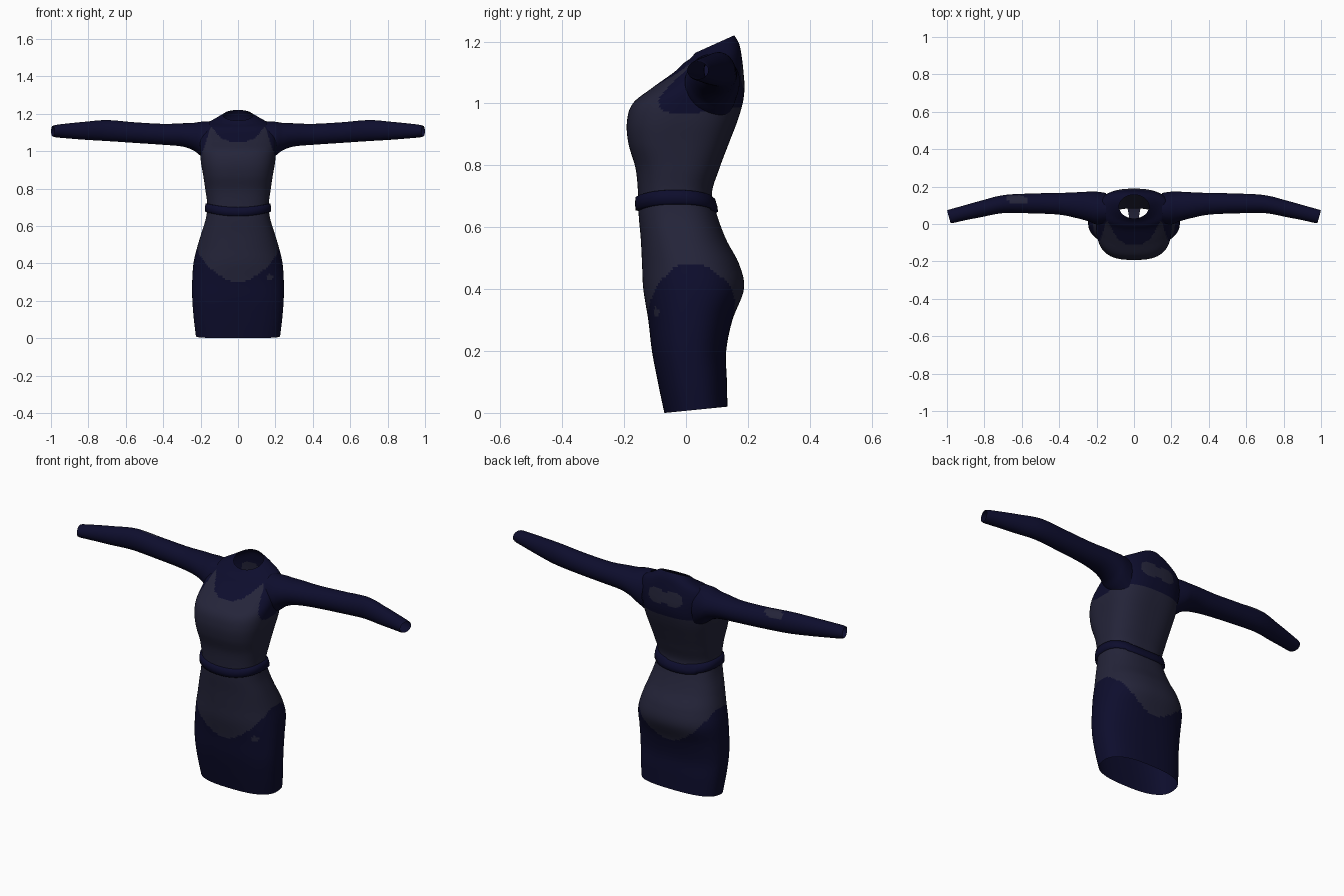
import bpy, math

cube = bpy.data.objects.get("Cube")
if cube:
    bpy.data.objects.remove(cube, do_unlink=True)


def make_material(name, color):
    mat = bpy.data.materials.new(name)
    mat.use_nodes = True
    mat.diffuse_color = color
    shader = next(n for n in mat.node_tree.nodes if n.type == "BSDF_PRINCIPLED")
    shader.inputs["Base Color"].default_value = color
    shader.inputs["Roughness"].default_value = 0.8
    return mat


NAVY = make_material("navy cloth", (0.004, 0.004, 0.026, 1))
GREY = make_material("slate cloth", (0.018, 0.018, 0.042, 1))


def smooth_rows(rows, steps):
    """Catmull-Rom interpolation between key sections."""
    out = []
    for i in range(len(rows) - 1):
        quad = (rows[max(i - 1, 0)], rows[i], rows[i + 1], rows[min(i + 2, len(rows) - 1)])
        for s in range(steps):
            t = s / steps
            out.append([0.5 * (2 * b + (c - a) * t + (2 * a - 5 * b + 4 * c - d) * t ** 2
                               + (3 * b - a - 3 * c + d) * t ** 3) for a, b, c, d in zip(*quad)])
    return out + [list(rows[-1])]


def signed_power(v, p):
    return math.copysign(abs(v) ** p, v)


def build(name, verts, faces, materials, rule=None):
    mesh = bpy.data.meshes.new(name)
    mesh.from_pydata(verts, [], faces)
    for mat in materials:
        mesh.materials.append(mat)
    for poly in mesh.polygons:
        poly.use_smooth = True
        if rule:
            poly.material_index = int(rule(poly.center))
    mesh.update()
    obj = bpy.data.objects.new(name, mesh)
    bpy.context.collection.objects.link(obj)
    return obj


def loft(name, rings, materials, rule=None, flip=False):
    n = len(rings[0])
    faces = []
    for r in range(len(rings) - 1):
        for i in range(n):
            j = (i + 1) % n
            face = (r * n + i, r * n + j, (r + 1) * n + j, (r + 1) * n + i)
            faces.append(face[::-1] if flip else face)
    return build(name, [v for ring in rings for v in ring], faces, materials, rule)


def body_ring(row, n=112, grow=0.0):
    z, half, front, back, power, tilt = row
    mid, depth = (front + back) / 2, (back - front) / 2
    ring = []
    for i in range(n):
        a = 2 * math.pi * i / n
        x = (half + grow) * signed_power(math.cos(a), 2 / power)
        dy = (depth + grow) * signed_power(math.sin(a), 2 / power)
        ring.append((x, mid + dy, z + tilt * dy))
    return ring


# Dress body: height, half width, front y, back y, squareness, rim tilt
BODY = [
    (0.01, 0.225, -0.070, 0.134, 2.6, 0.1),
    (0.10, 0.236, -0.090, 0.132, 2.6, 0.05),
    (0.20, 0.244, -0.110, 0.130, 2.5, 0),
    (0.30, 0.245, -0.122, 0.150, 2.4, 0),
    (0.40, 0.238, -0.138, 0.187, 2.3, 0),
    (0.48, 0.220, -0.142, 0.172, 2.3, 0),
    (0.56, 0.196, -0.146, 0.130, 2.4, 0),
    (0.64, 0.172, -0.153, 0.100, 2.5, 0),
    (0.71, 0.164, -0.155, 0.084, 2.5, 0),
    (0.79, 0.174, -0.163, 0.108, 2.6, 0),
    (0.87, 0.186, -0.186, 0.138, 2.8, 0),
    (0.94, 0.198, -0.191, 0.165, 2.8, 0),
    (1.00, 0.203, -0.172, 0.183, 2.7, 0),
    (1.05, 0.205, -0.110, 0.189, 2.5, 0),
    (1.10, 0.200, -0.040, 0.186, 2.4, 0),
    (1.14, 0.180, -0.010, 0.180, 2.3, 0.12),
    (1.168, 0.125, 0.012, 0.172, 2.2, 0.3),
    (1.192, 0.080, 0.030, 0.156, 2.0, 0.45),
]
body_rows = smooth_rows(BODY, 9)


def half_width_at(z):
    return min(body_rows, key=lambda row: abs(row[0] - z))[1]


def body_is_grey(c):
    x = abs(c.x)
    if c.z < 0.6:  # curved boundary of the skirt
        if ((c.x - 0.17) / 0.018) ** 2 + ((c.z - 0.325) / 0.016) ** 2 < 1 and c.y < 0:
            return True
        return c.z > 0.30 + 0.18 * min(x / half_width_at(c.z), 1) ** 1.8
    if c.z > 0.93 and x > 0.14 + (1.14 - c.z) * 0.35:  # armholes
        return False
    if c.y > 0.1:  # back yoke with two pale patches
        patch = ((x - 0.05) / 0.055) ** 2 + ((c.z - 1.09) / 0.042) ** 2 < 1
        return c.z < 0.99 or patch
    return c.z < 1.05 + 0.08 * (x / 0.14) ** 3  # front yoke


loft("dress_body", [body_ring(r) for r in body_rows], [NAVY, GREY], body_is_grey)

# Belt: a thin raised band that rises slightly at the sides
belt_rings = []
for height, grow in ((0.652, 0.0), (0.655, 0.009), (0.675, 0.011), (0.697, 0.009), (0.70, 0.0)):
    row = min(body_rows, key=lambda r: abs(r[0] - height))
    ring = body_ring(row, 96, grow)
    belt_rings.append([(x, y, height + 0.022 * (x / 0.17) ** 2 - 0.005 * (y > 0.08))
                       for x, y, z in ring])
loft("belt", belt_rings, [NAVY])

# Sleeve: x, centre y, centre z, half depth, half height, cuff skew
SLEEVE = [
    (0.150, 0.080, 1.050, 0.086, 0.110, 0),
    (0.200, 0.085, 1.066, 0.088, 0.091, 0),
    (0.240, 0.093, 1.078, 0.080, 0.073, 0),
    (0.300, 0.100, 1.087, 0.070, 0.062, 0),
    (0.400, 0.108, 1.090, 0.058, 0.056, 0),
    (0.550, 0.110, 1.099, 0.053, 0.055, 0),
    (0.700, 0.106, 1.110, 0.048, 0.056, 0),
    (0.820, 0.080, 1.109, 0.043, 0.048, 0.1),
    (0.920, 0.056, 1.108, 0.038, 0.039, 0.2),
    (0.975, 0.042, 1.107, 0.036, 0.033, 0.28),
    (0.990, 0.038, 1.107, 0.034, 0.028, 0.28),
]


def sleeve_ring(row, side, n=48):
    x, y, z, depth, height, skew = row
    angles = [2 * math.pi * i / n for i in range(n)]
    return [(side * (x + skew * depth * math.cos(a)), y + depth * math.cos(a),
             z + height * math.sin(a)) for a in angles]


def sleeve_patch(c):
    blob = ((c.x + 0.63) / 0.055) ** 2 + ((c.z - 1.15) / 0.018) ** 2 < 1
    return blob and c.y > 0.11


for side, label in ((1, "left"), (-1, "right")):
    rings = [sleeve_ring(r, side) for r in smooth_rows(SLEEVE, 8)]
    loft(label + "_sleeve", rings, [NAVY, GREY], sleeve_patch, flip=side < 0)

# Inner gusset running front to back inside the skirt
gusset = []
for i in range(13):
    t = i / 12
    drop = 0.04 * math.sin(math.pi * t)
    width = 0.026 + 0.05 * (2 * t - 1) ** 2
    for s in (-1, 1):
        gusset.append((s * width, -0.13 + 0.30 * t, 0.40 - drop))
build("inner_gusset", gusset,
      [(2 * i, 2 * i + 1, 2 * i + 3, 2 * i + 2) for i in range(12)], [GREY])
